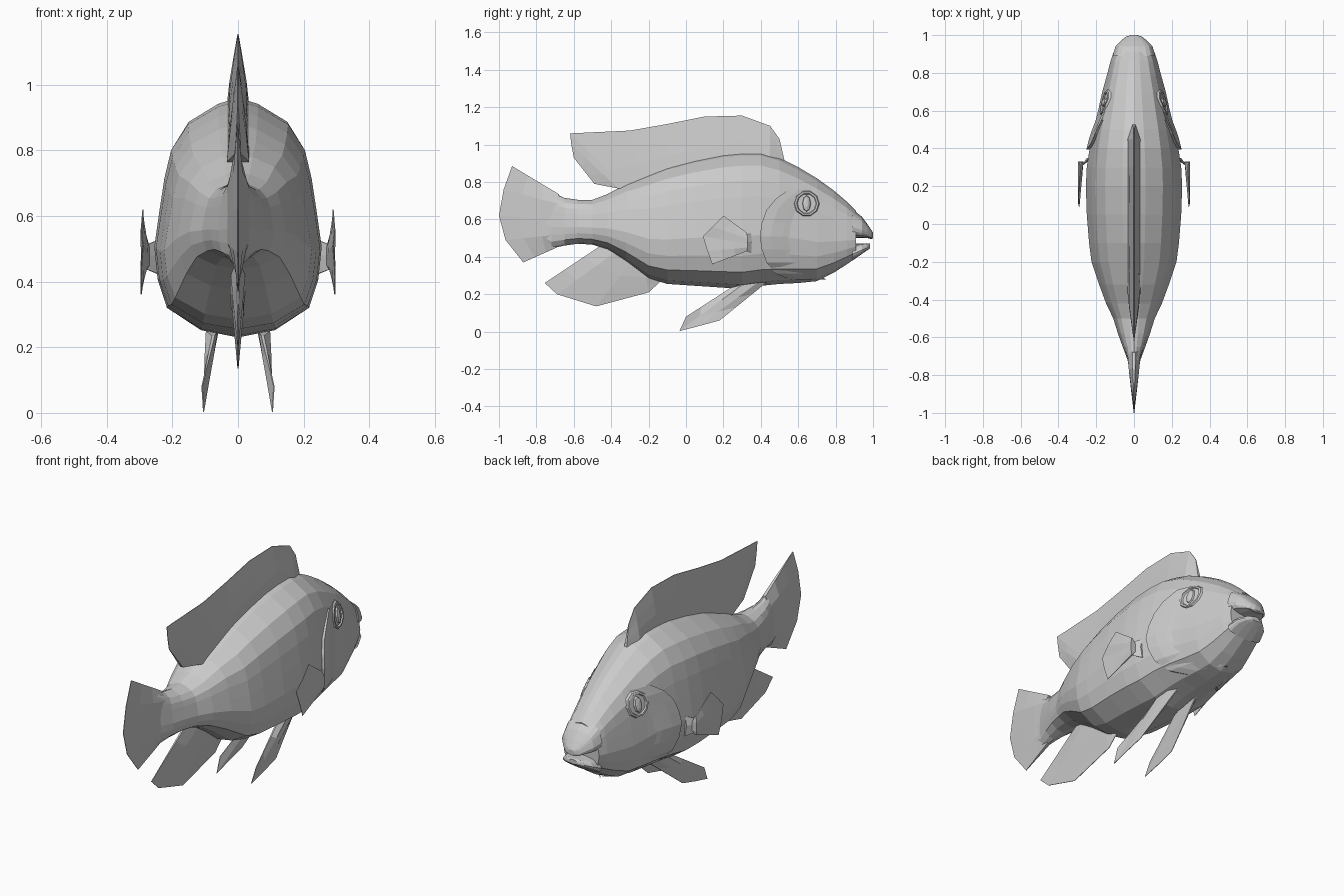
import bpy, bmesh, math
from mathutils import Vector

if "Cube" in bpy.data.objects:
    bpy.data.objects.remove(bpy.data.objects["Cube"])

skin = bpy.data.materials.new("fish grey")
skin.diffuse_color = (0.6, 0.6, 0.6, 1)
skin.use_nodes = True
skin.node_tree.nodes["Principled BSDF"].inputs["Base Color"].default_value = skin.diffuse_color

# Body stations: y, bottom z, top z, half width
BODY = [(-.88, .54, .70, .008), (-.72, .445, .75, .034), (-.65, .46, .715, .06), (-.58, .47, .705, .085),
        (-.5, .465, .705, .11), (-.42, .44, .735, .148), (-.32, .375, .79, .185), (-.2, .285, .84, .225),
        (-.1, .255, .88, .238), (.05, .245, .92, .25), (.2, .235, .95, .255), (.3, .23, .96, .25),
        (.4, .245, .96, .235), (.5, .255, .93, .215), (.6, .26, .88, .19), (.7, .27, .82, .168),
        (.79, .315, .755, .143), (.86, .36, .695, .125), (.91, .395, .645, .108)]
UPPER_JAW = [(.89, .50, .655, .113), (.94, .50, .615, .098), (.97, .50, .575, .07), (.99, .495, .545, .045), (1, .50, .53, .018)]
LOWER_JAW = [(.89, .38, .47, .11), (.94, .415, .47, .093), (.97, .435, .472, .06), (.985, .445, .47, .025)]
# Half section: height fraction, width fraction
SECTION = [(0, 0), (.03, .45), (.12, .85), (.24, .96), (.38, 1), (.53, .94), (.67, .88), (.79, .8), (.9, .6), (.975, .24), (1, 0)]


def finish(name, verts, faces, mirror=False, open_patch=False):
    mesh = bpy.data.meshes.new(name)
    obj = bpy.data.objects.new(name, mesh)
    bpy.context.collection.objects.link(obj)
    mesh.from_pydata(verts, [], faces)
    bm = bmesh.new()
    bm.from_mesh(mesh)
    bmesh.ops.remove_doubles(bm, verts=bm.verts, dist=.0002)
    bmesh.ops.recalc_face_normals(bm, faces=bm.faces)
    if open_patch and sum(f.normal.x * f.calc_area() for f in bm.faces) < 0:
        bmesh.ops.reverse_faces(bm, faces=bm.faces)
    bm.to_mesh(mesh)
    bm.free()
    mesh.materials.append(skin)
    if mirror:
        obj.modifiers.new("Mirror", 'MIRROR').use_mirror_merge = False
    return obj


def grid_faces(rows, cols, closed=False):
    return [(i * cols + j, i * cols + (j + 1) % cols, (i + 1) * cols + (j + 1) % cols, (i + 1) * cols + j)
            for i in range(rows - 1) for j in range(cols if closed else cols - 1)]


def loft(name, stations):
    ring = SECTION + [(t, -w) for t, w in SECTION[-2:0:-1]]
    n = len(ring)
    verts = [(w * hw, y, zb + t * (zt - zb)) for y, zb, zt, hw in stations for t, w in ring]
    faces = grid_faces(len(stations), n, True)
    faces += [tuple(range(n)), tuple(range(len(verts) - n, len(verts)))]
    return finish(name, verts, faces)


def lerp_table(table, key):
    for a, b in zip(table, table[1:]):
        if key <= b[0]:
            f = max(0, (key - a[0]) / (b[0] - a[0]))
            return [p + (q - p) * f for p, q in zip(a, b)]
    return table[-1]


def side(y, z, lift):
    """Point on the right flank of the body, lifted outwards."""
    _, zb, zt, hw = lerp_table(BODY, y)
    t = min(1, max(0, (z - zb) / (zt - zb)))
    return (lerp_table(SECTION, t)[1] * hw + lift, y, z)


def fin(name, columns, thick, mirror=False, rows=4):
    """Lens shaped fin; each column runs from a base point to a tip point."""
    front, back = [], []
    for i, (base, tip) in enumerate(columns):
        a, b = [Vector(p if len(p) == 3 else (0, *p)) for p in (base, tip)]
        edge = .25 if i in (0, len(columns) - 1) else 1
        for r in range(rows):
            t = r / (rows - 1)
            off = Vector((max(.0015, thick * (1 - t ** 1.3) * edge), 0, 0))
            front.append(a.lerp(b, t) + off)
            back.append(a.lerp(b, t) - off)
    n, c = len(front), len(columns)
    faces = grid_faces(c, rows)
    faces += [tuple(n + k for k in reversed(f)) for f in faces]
    rim = [i * rows for i in range(c)] + list(range((c - 1) * rows + 1, c * rows))
    rim += [i * rows + rows - 1 for i in range(c - 2, -1, -1)] + list(range(rows - 2, 0, -1))
    faces += [(p, q, q + n, p + n) for p, q in zip(rim, rim[1:] + rim[:1])]
    return finish(name, front + back, faces, mirror)


# Body and mouth
loft("body", BODY)
loft("upper_jaw", UPPER_JAW)
loft("lower_jaw", LOWER_JAW)

# Centre fins
fin("dorsal_fin", [((.53, .9), (.5, 1.03)), ((.45, .93), (.45, 1.1)), ((.3, .94), (.3, 1.155)),
                   ((.1, .9), (.1, 1.15)), ((-.1, .85), (-.1, 1.11)), ((-.23, .8), (-.3, 1.075)),
                   ((-.32, .765), (-.62, 1.06)), ((-.36, .765), (-.613, 1.0)),
                   ((-.49, .79), (-.6, .93))], .034)
fin("tail_fin", [((-.68, .735), (-.93, .885)), ((-.67, .68), (-.975, .76)), ((-.66, .6), (-1, .62)),
                 ((-.67, .52), (-.965, .49)), ((-.69, .45), (-.87, .37))], .036)
fin("anal_fin", [((-.44, .47), (-.755, .26)), ((-.37, .43), (-.69, .2)), ((-.29, .38), (-.48, .135)),
                 ((-.22, .33), (-.2, .21)), ((-.14, .28), (-.14, .265))], .022)

# Paired fins
fin("pelvic_fin", [((.06, .44, .27), (.105, .18, .06)), ((.075, .38, .26), (.107, .07, .03)),
                   ((.08, .3, .25), (.105, -.035, .003)), ((.075, .24, .235), (.11, .0, .08))], .018, True)
fin("pectoral_fin", [((.285, .325, .53), (.29, .2, .62)), ((.282, .33, .5), (.295, .14, .56)),
                     ((.282, .33, .47), (.29, .09, .51)), ((.282, .33, .45), (.296, .115, .43)),
                     ((.285, .325, .43), (.295, .14, .36))], .014, True)
fin("pectoral_stalk", [((.235, .35, .53), (.285, .3, .51)), ((.235, .35, .48), (.285, .3, .48)),
                       ((.235, .35, .42), (.285, .3, .44))], .014, True, 3)

# Gill covers: raised rear rim blending forward into the cheek
RIM = [(.55, .28), (.48, .31), (.43, .37), (.405, .44), (.395, .51), (.405, .58), (.43, .65), (.48, .71), (.55, .76)]
gill = []
for k, (y, z) in enumerate(RIM):
    h = .017 * math.sin(math.pi * (k + .5) / len(RIM)) ** .5
    gill += [side(y, z, -.02), side(y, z, h), side(y + .06, z, h * .8),
             side(y + .12, z, h * .3), side(y + .2, z, -.006)]
finish("gill_cover", gill, grid_faces(len(RIM), 5), True, True)


# Eyes: raised lid ring, recessed iris and a tall slit pupil
def eye_part(name, rings, n=10):
    verts = [side(.645 + ry * math.cos(2 * math.pi * k / n), .685 + rz * math.sin(2 * math.pi * k / n), lift)
             for ry, rz, lift in rings for k in range(n)]
    faces = grid_faces(len(rings), n, True) + [tuple(range(len(verts) - n, len(verts)))]
    finish(name, verts, faces, True, True)


eye_part("eye_lid", [(.072, .072, -.006), (.064, .065, .009), (.054, .056, .009), (.05, .052, .002)])
eye_part("pupil", [(.024, .046, -.004), (.02, .04, .011), (.008, .02, .016)], 8)
